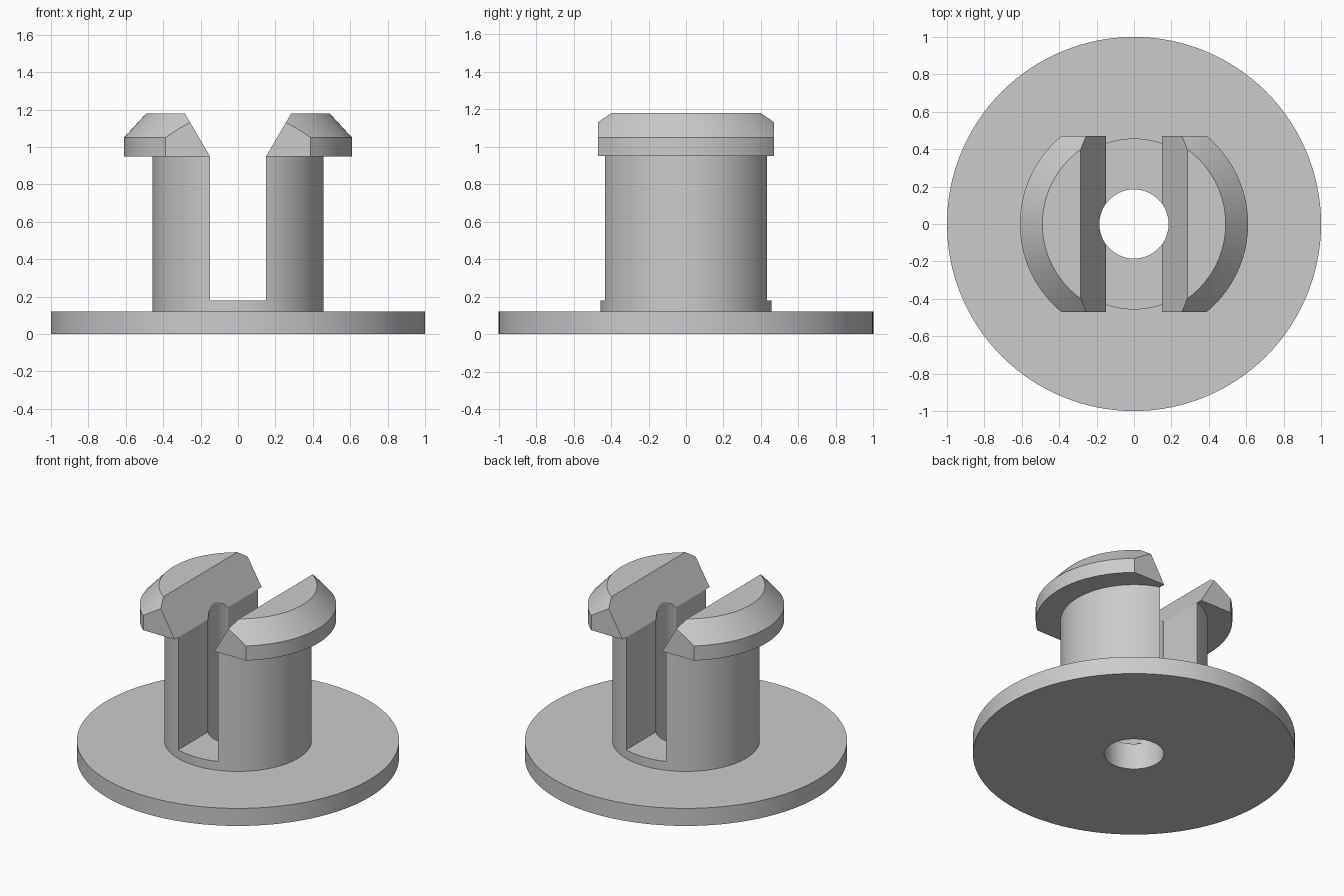
import bpy, bmesh, math
from mathutils import Matrix, Vector

cube = bpy.data.objects.get("Cube")
if cube:
    bpy.data.objects.remove(cube, do_unlink=True)

SEGMENTS = 128
HOLE, STEM, CATCH, CAP = 0.185, 0.457, 0.61, 0.49       # radii
FLANGE_TOP, SLOT_FLOOR, CATCH_BASE, CATCH_RIM, TOP = 0.12, 0.18, 0.95, 1.05, 1.18
SLOT, FLAT = 0.15, 0.47                                 # half widths

grey = bpy.data.materials.new("grey plastic")
colour = (0.6, 0.6, 0.6, 1)
grey.use_nodes = True
grey.diffuse_color = colour
grey.node_tree.nodes["Principled BSDF"].inputs["Base Color"].default_value = colour


def make_object(name, bm):
    bmesh.ops.recalc_face_normals(bm, faces=bm.faces)
    mesh = bpy.data.meshes.new(name)
    bm.to_mesh(mesh)
    bm.free()
    mesh.materials.append(grey)
    obj = bpy.data.objects.new(name, mesh)
    bpy.context.collection.objects.link(obj)
    return obj


def lathe(name, profile):
    """Turn a closed (radius, z) profile around the z axis."""
    bm = bmesh.new()
    verts = [bm.verts.new((r, 0, z)) for r, z in profile]
    edges = [bm.edges.new((a, b)) for a, b in zip(verts, verts[1:] + verts[:1])]
    bmesh.ops.spin(bm, geom=verts + edges, cent=(0, 0, 0), axis=(0, 0, 1),
                   angle=math.tau, steps=SEGMENTS, use_merge=True)
    bmesh.ops.remove_doubles(bm, verts=bm.verts, dist=0.0001)
    return make_object(name, bm)


def prism(name, outline, y0, y1):
    """Extrude an (x, z) outline along y."""
    bm = bmesh.new()
    face = bm.faces.new([bm.verts.new((x, y0, z)) for x, z in outline])
    moved = bmesh.ops.extrude_face_region(bm, geom=[face])["geom"]
    bmesh.ops.translate(bm, vec=(0, y1 - y0, 0),
                        verts=[v for v in moved if isinstance(v, bmesh.types.BMVert)])
    return make_object(name, bm)


# Flange, hollow stem and catch as one turned body
fastener = lathe("snap_fastener", [
    (HOLE, 0), (1, 0), (1, FLANGE_TOP), (STEM, FLANGE_TOP), (STEM, CATCH_BASE),
    (CATCH, CATCH_BASE), (CATCH, CATCH_RIM), (CAP, TOP), (HOLE, TOP)])

# Slot between the two prongs, flaring open through the catches
flare = 0.285 + (0.285 - SLOT)
above = TOP + (TOP - CATCH_BASE)
right_side = [(SLOT, SLOT_FLOOR), (SLOT, CATCH_BASE), (flare, above)]
left_side = [(-x, z) for x, z in reversed(right_side)]
cutters = [prism("slot_cutter", right_side + left_side, -0.8, 0.8)]

# Flats on the front and back of the catches
for name, side in (("front", -1), ("back", 1)):
    outline = [(-0.8, 0.6), (0.8, 0.6), (0.8, 1.4), (-0.8, 1.4)]
    cutters.append(prism(name + "_flat_cutter", outline, side * FLAT, side * 0.8))

for cutter in cutters:
    cutter.hide_render = True
    mod = fastener.modifiers.new(cutter.name, "BOOLEAN")
    mod.operation = "DIFFERENCE"
    mod.solver = "EXACT"
    mod.object = cutter

# Bake the cuts and discard the cutters
bpy.context.view_layer.update()
evaluated = fastener.evaluated_get(bpy.context.evaluated_depsgraph_get())
baked = bpy.data.meshes.new_from_object(evaluated)
fastener.modifiers.clear()
fastener.data = baked
for cutter in cutters:
    bpy.data.objects.remove(cutter, do_unlink=True)

# Smooth round walls with sharp edges
bpy.ops.object.select_all(action="DESELECT")
fastener.select_set(True)
bpy.context.view_layer.objects.active = fastener
bpy.ops.object.shade_smooth_by_angle(angle=math.radians(25))
